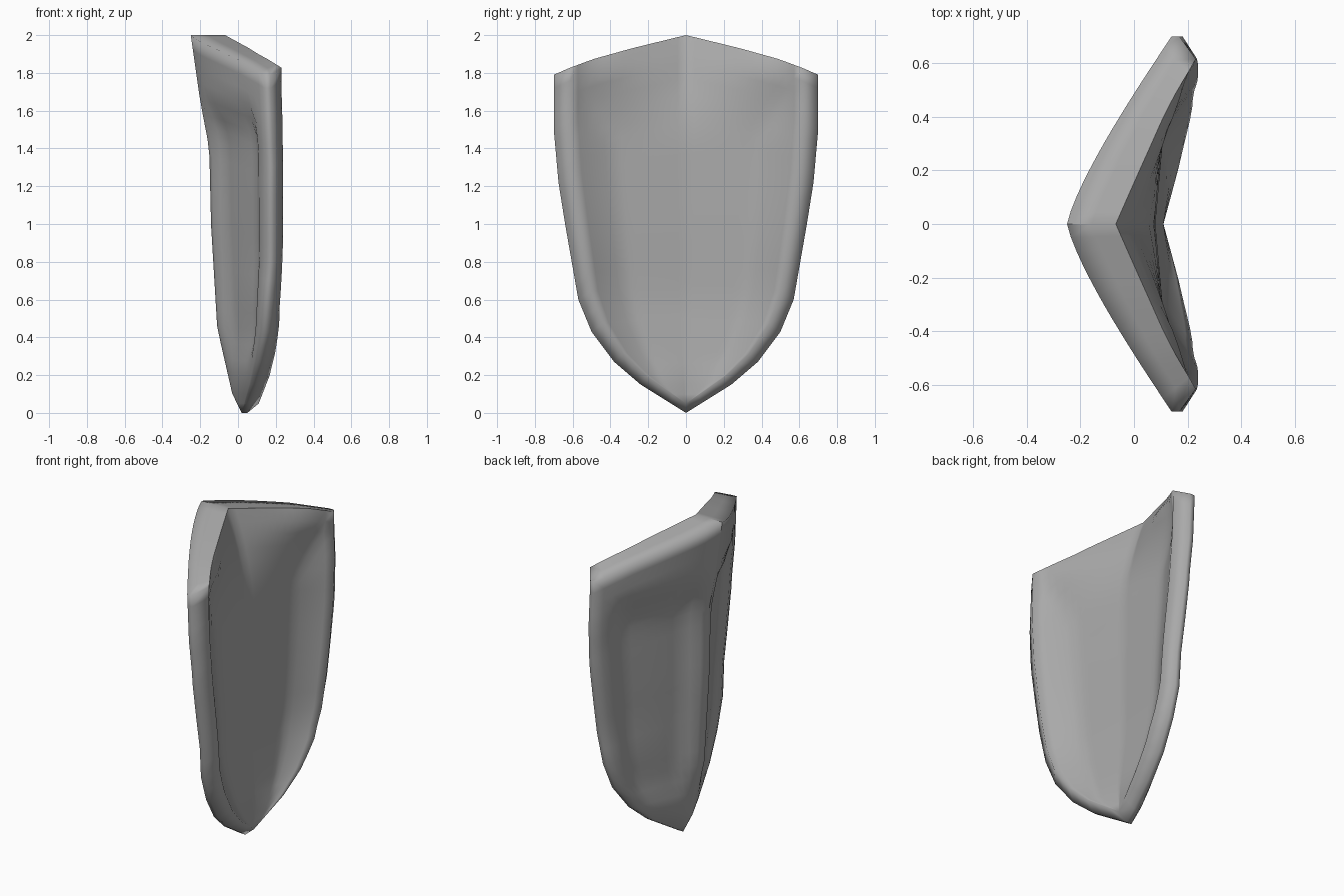
import bpy, bmesh

cube = bpy.data.objects.get("Cube")
if cube:
    bpy.data.objects.remove(cube, do_unlink=True)


def curve(points, v):
    """Piecewise linear lookup through (input, output) points."""
    if v <= points[0][0]:
        return points[0][1]
    for (a, p), (b, q) in zip(points, points[1:]):
        if v <= b:
            return p + (q - p) * (v - a) / (b - a)
    return points[-1][1]


def step(v):
    v = min(1.0, max(0.0, v))
    return v * v * (3 - 2 * v)


# Profiles by height: half width, keel, outer edge, inner centre line, inner rim slope
WIDTH = [(0, 0), (.15, .24), (.27, .38), (.43, .50), (.6, .57), (.8, .605),
         (1.0, .64), (1.22, .675), (1.5, .70), (1.79, .70)]
KEEL = [(0, .02), (.1, -.03), (.45, -.11), (1.0, -.143), (1.4, -.152),
        (1.65, -.20), (2, -.25)]
EDGE = [(0, .02), (.15, .07), (.27, .10), (.43, .13), (.8, .16), (1.3, .16), (1.79, .14)]
CENTRE = [(.05, .11), (.2, .11), (.6, .075), (1.0, .08), (1.45, .075), (1.6, .055),
          (1.8, 0), (1.93, -.04), (2, -.068)]
SLOPE = [(0, .27), (.2, .27), (.4, .30), (.8, .30), (1.1, .28), (1.45, .265),
         (1.6, .29), (1.8, .37), (1.83, .39), (1.9, .35), (2, .34)]
TOP = [(0, 2.0), (.28, 1.93), (.49, 1.87), (.70, 1.79)]   # top edge height by |y|


def outline(row, r, narrow=1.0):
    """Place a point on the shield outline grid, r runs -1..1 across."""
    half = curve(WIDTH, row)
    y = r * half * narrow
    return y, row * curve(TOP, abs(y)) / curve(TOP, half)


def inner_x(y, z, r):
    # shallow floor that climbs to the rim along the sides, top and tip
    rise = max(min(1, max(0, (abs(r) - .62) / .38)),
               step((z - 1.4) / .45), 1 - step((z - .05) / .25))
    return curve(CENTRE, z) + abs(y) * (.09 + (curve(SLOPE, z) - .09) * rise)


def inner_point(row, r):
    y, z = outline(row, r, .88)
    z = .05 + z * .975
    return inner_x(y, z, r), y, z


def outer_point(row, r):
    y, z = outline(row, r)
    keel = curve(KEEL, z)
    x = keel + (curve(EDGE, row) - keel) * abs(r) ** 1.3
    # sunken panel on each half, leaving a raised border and central keel
    panel = (step((.9 - abs(r)) / .2) * step((z - .2) / .25)
             * step((1.68 - z) / .18) * step((abs(y) - .025) / .12))
    limit = inner_x(y, z, r / .88) - .03
    return min(x + .05 * panel, max(x, limit)), y, z


rows = [0, .05, .1, .15, .21, .27, .35, .43, .51, .6, .7, .8, .9, 1.0, 1.11, 1.22,
        1.3, 1.36, 1.42, 1.5, 1.58, 1.65, 1.72, 1.79]
N = 14
cols = [i / N for i in range(-N, N + 1)]

bm = bmesh.new()


def sheet(place):
    grid = [[bm.verts.new(place(row, r)) for r in cols] for row in rows]
    for a, b in zip(grid, grid[1:]):
        for i in range(len(cols) - 1):
            bm.faces.new((a[i], a[i + 1], b[i + 1], b[i]))
    return grid


def border(g):
    return [row[0] for row in g] + g[-1][1:] + [row[-1] for row in g[-2::-1]]


def rim_point(front, back):
    """Middle of the rim: halfway along the top, close to the front on the sides."""
    if front.co.z > 1.78 and abs(front.co.y) < .69:
        return (front.co + back.co) / 2
    return front.co.x + .03, front.co.y, front.co.z


# Front and back sheets joined by a rounded rim
front_loop = border(sheet(outer_point))
back_loop = border(sheet(inner_point))
mid_loop = [bm.verts.new(rim_point(f, b)) for f, b in zip(front_loop, back_loop)]
for one, two in ((front_loop, mid_loop), (mid_loop, back_loop)):
    for i in range(len(one) - 1):
        bm.faces.new((one[i], one[i + 1], two[i + 1], two[i]))

bmesh.ops.remove_doubles(bm, verts=bm.verts, dist=.0005)
bmesh.ops.recalc_face_normals(bm, faces=bm.faces)

# Smooth all over, with sharp edges at the inner top ridge and the upper keel
ridge = {v for v in back_loop if v.is_valid and v.co.z > 1.8}
for face in bm.faces:
    face.smooth = True
for edge in bm.edges:
    on_keel = all(abs(v.co.y) < .001 and v.co.x < -.14 and v.co.z > 1.35 for v in edge.verts)
    if on_keel or all(v in ridge for v in edge.verts):
        edge.smooth = False

mesh = bpy.data.meshes.new("shield")
bm.to_mesh(mesh)
bm.free()
shield = bpy.data.objects.new("shield", mesh)
bpy.context.collection.objects.link(shield)

# Plain grey finish
grey = bpy.data.materials.new("grey")
grey.use_nodes = True
colour = (.4, .4, .4, 1)
grey.diffuse_color = colour
grey.node_tree.nodes["Principled BSDF"].inputs["Base Color"].default_value = colour
mesh.materials.append(grey)
